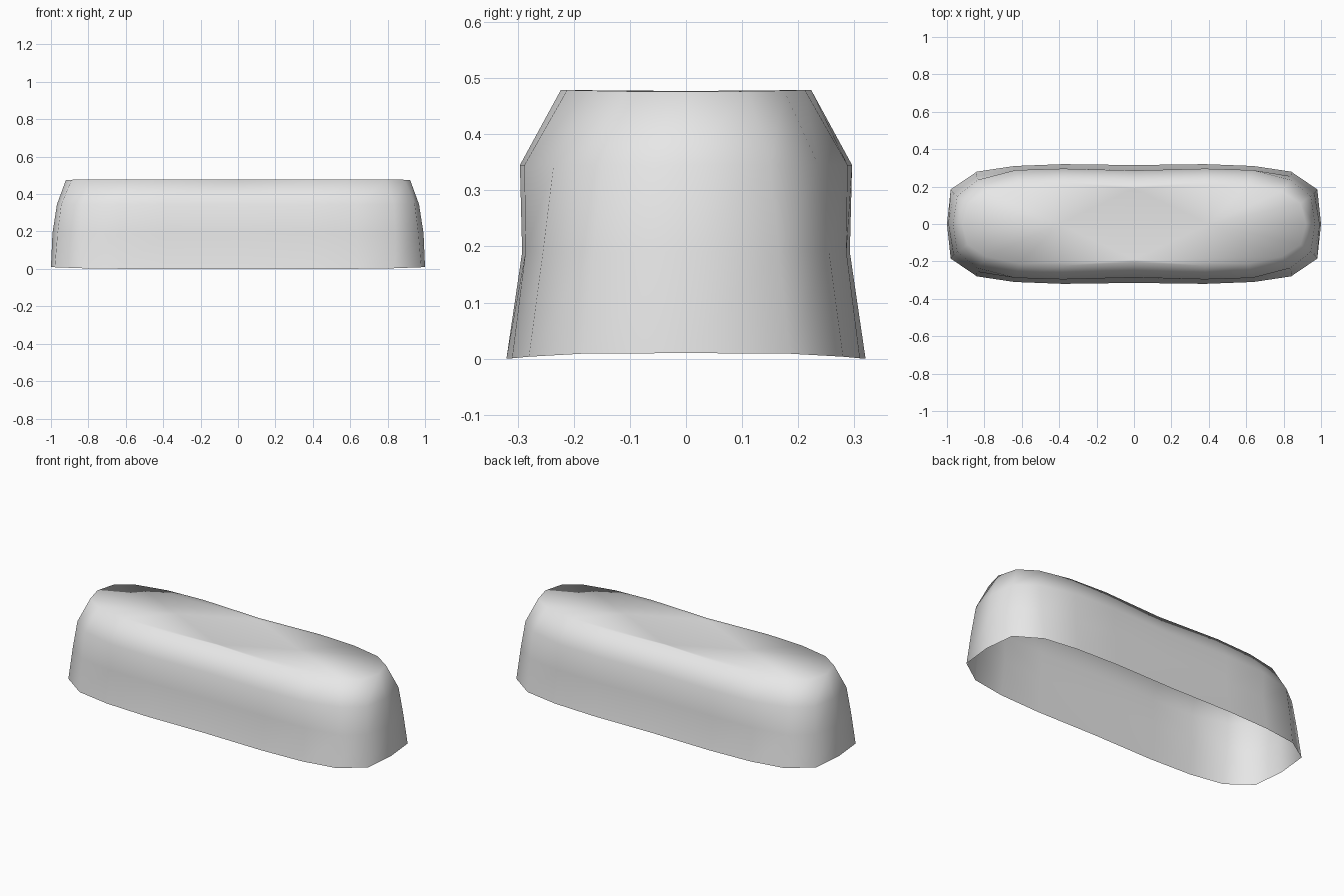
import bpy
import bmesh

default_cube = bpy.data.objects.get("Cube")
if default_cube:
    bpy.data.objects.remove(default_cube, do_unlink=True)


def make_material(name, color):
    mat = bpy.data.materials.new(name)
    mat.use_nodes = True
    mat.diffuse_color = color
    mat.node_tree.nodes["Principled BSDF"].inputs["Base Color"].default_value = color
    return mat


# Quarter outline of each level, from the left tip round to the middle of the back
base = [(1.0, 0), (.98, .185), (.84, .28), (.64, .31), (.38, .32), (0, .315)]
waist = [(.992, 0), (.965, .165), (.842, .255), (.635, .286), (.38, .292), (0, .287)]
shoulder = [(.968, 0), (.945, .15), (.835, .236), (.635, .288), (.38, .296), (0, .286)]
crown = [(.92, 0), (.89, .11), (.79, .175), (.61, .212), (.38, .223), (0, .205)]
panel = [(.4, 0), (0, .19)]


def mirrored_ring(quarter):
    """Mirror a quarter outline into a closed loop."""
    half = quarter + [(-x, y) for x, y in reversed(quarter[:-1])]
    return half + [(x, -y) for x, y in reversed(half[1:-1])]


def add_ring(bm, quarter, height, tip_lift=0.0):
    """Add a loop whose height shifts slightly towards the two tips."""
    return [bm.verts.new((x, y, height + tip_lift * abs(x) ** 6))
            for x, y in mirrored_ring(quarter)]


def bridge(bm, lower, upper):
    count = len(lower)
    for i in range(count):
        j = (i + 1) % count
        bm.faces.new((lower[i], lower[j], upper[j], upper[i]))


# Open-bottomed wall
bm = bmesh.new()
rings = [add_ring(bm, base, 0, .01),
         add_ring(bm, waist, .19),
         add_ring(bm, shoulder, .345),
         add_ring(bm, crown, .479, -.005)]
for lower, upper in zip(rings, rings[1:]):
    bridge(bm, lower, upper)

# Top surface: a flat diamond panel joined to the crown by fans
diamond = add_ring(bm, panel, .477)
bm.faces.new(diamond)
rim = rings[-1]
span = len(rim) // len(diamond)
for k, corner in enumerate(diamond):
    following = diamond[(k + 1) % len(diamond)]
    arc = [rim[(k * span + i) % len(rim)] for i in range(span + 1)]
    middle = span - 2
    for i in range(span):
        bm.faces.new((arc[i], arc[i + 1], corner if i < middle else following))
    bm.faces.new((corner, arc[middle], following))

bmesh.ops.recalc_face_normals(bm, faces=bm.faces)
top_face = max(bm.faces, key=lambda f: f.calc_center_median().z)
if top_face.normal.z < 0:
    bmesh.ops.reverse_faces(bm, faces=bm.faces)
for face in bm.faces:
    face.smooth = True

mesh = bpy.data.meshes.new("rounded_cover")
bm.to_mesh(mesh)
bm.free()
mesh.materials.append(make_material("light grey", (.8, .8, .8, 1)))
cover = bpy.data.objects.new("rounded_cover", mesh)
bpy.context.collection.objects.link(cover)
